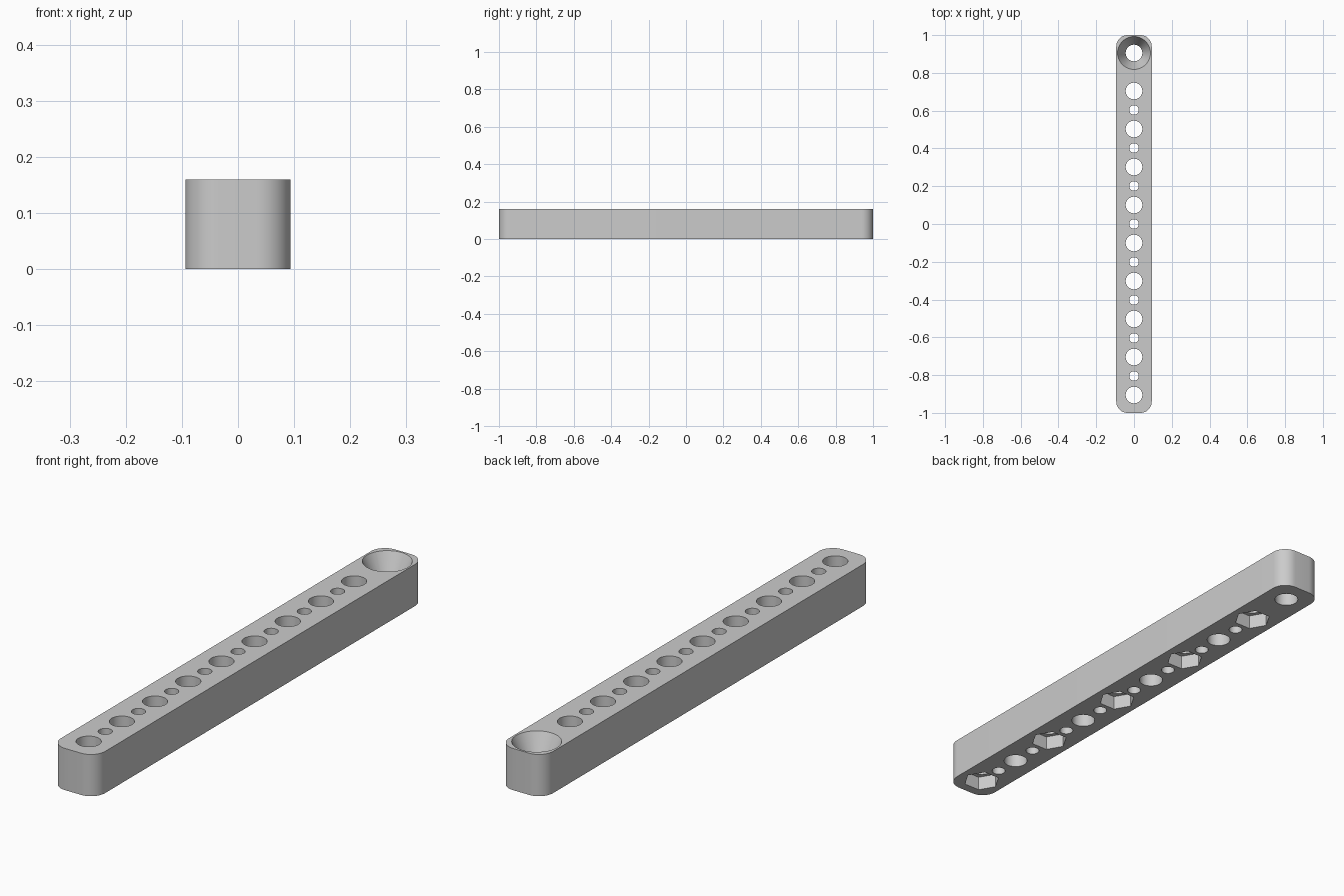
import bpy, bmesh
from math import pi, radians
from mathutils import Matrix

cube = bpy.data.objects.get("Cube")
if cube:
    bpy.data.objects.remove(cube, do_unlink=True)

WIDTH, LENGTH, HEIGHT = 0.188, 2.0, 0.16
PITCH = 0.2012
BOLT_Y = [(i - 4.5) * PITCH for i in range(10)]
PIN_Y = [(i - 4) * PITCH for i in range(8)]

grey = bpy.data.materials.new("plain_grey")
grey.use_nodes = True
colour = (0.6, 0.6, 0.6, 1)
grey.diffuse_color = colour
grey.node_tree.nodes["Principled BSDF"].inputs["Base Color"].default_value = colour


def make_object(name, bm):
    bmesh.ops.recalc_face_normals(bm, faces=bm.faces)
    mesh = bpy.data.meshes.new(name)
    bm.to_mesh(mesh)
    bm.free()
    mesh.materials.append(grey)
    obj = bpy.data.objects.new(name, mesh)
    bpy.context.collection.objects.link(obj)
    return obj


def add_cone(bm, y, z0, z1, r0, r1, sides=48, turn=0):
    place = Matrix.Translation((0, y, (z0 + z1) / 2)) @ Matrix.Rotation(turn, 4, "Z")
    bmesh.ops.create_cone(bm, cap_ends=True, segments=sides, radius1=r0,
                          radius2=r1, depth=z1 - z0, matrix=place)


# Bar with rounded upright corners
bm = bmesh.new()
bmesh.ops.create_cube(bm, size=1, matrix=Matrix.Translation((0, 0, HEIGHT / 2))
                      @ Matrix.Diagonal((WIDTH, LENGTH, HEIGHT, 1)))
uprights = [e for e in bm.edges if abs(e.verts[0].co.z - e.verts[1].co.z) > 0.1]
bmesh.ops.bevel(bm, geom=uprights, offset=0.06, segments=12, profile=0.5, affect="EDGES")
bar = make_object("drilled_bar", bm)

# Through holes: wide bolt holes alternating with narrow pin holes
holes = bmesh.new()
for y in BOLT_Y:
    add_cone(holes, y, -0.1, HEIGHT + 0.1, 0.044, 0.044)
for y in PIN_Y:
    add_cone(holes, y, -0.1, HEIGHT + 0.1, 0.025, 0.025, 32)

# Hexagonal nut pockets under every second bolt hole
pockets = bmesh.new()
for y in BOLT_Y[::2]:
    add_cone(pockets, y, -0.1, 0.055, 0.068, 0.068, 6, pi / 2)

# Conical seat in the top of the last bolt hole
seat = bmesh.new()
add_cone(seat, BOLT_Y[-1], HEIGHT - 0.09, HEIGHT + 0.001, 0.044, 0.0875)

# Cut each family out of the bar
bpy.context.view_layer.objects.active = bar
bar.select_set(True)
for name, cutter_bm in (("hole_cutter", holes), ("pocket_cutter", pockets), ("seat_cutter", seat)):
    cutter = make_object(name, cutter_bm)
    cutter.hide_render = True
    mod = bar.modifiers.new(name, "BOOLEAN")
    mod.operation = "DIFFERENCE"
    mod.solver = "EXACT"
    mod.object = cutter
    bpy.ops.object.modifier_apply(modifier=mod.name)
    bpy.data.objects.remove(cutter, do_unlink=True)

bpy.ops.object.shade_smooth_by_angle(angle=radians(20))
